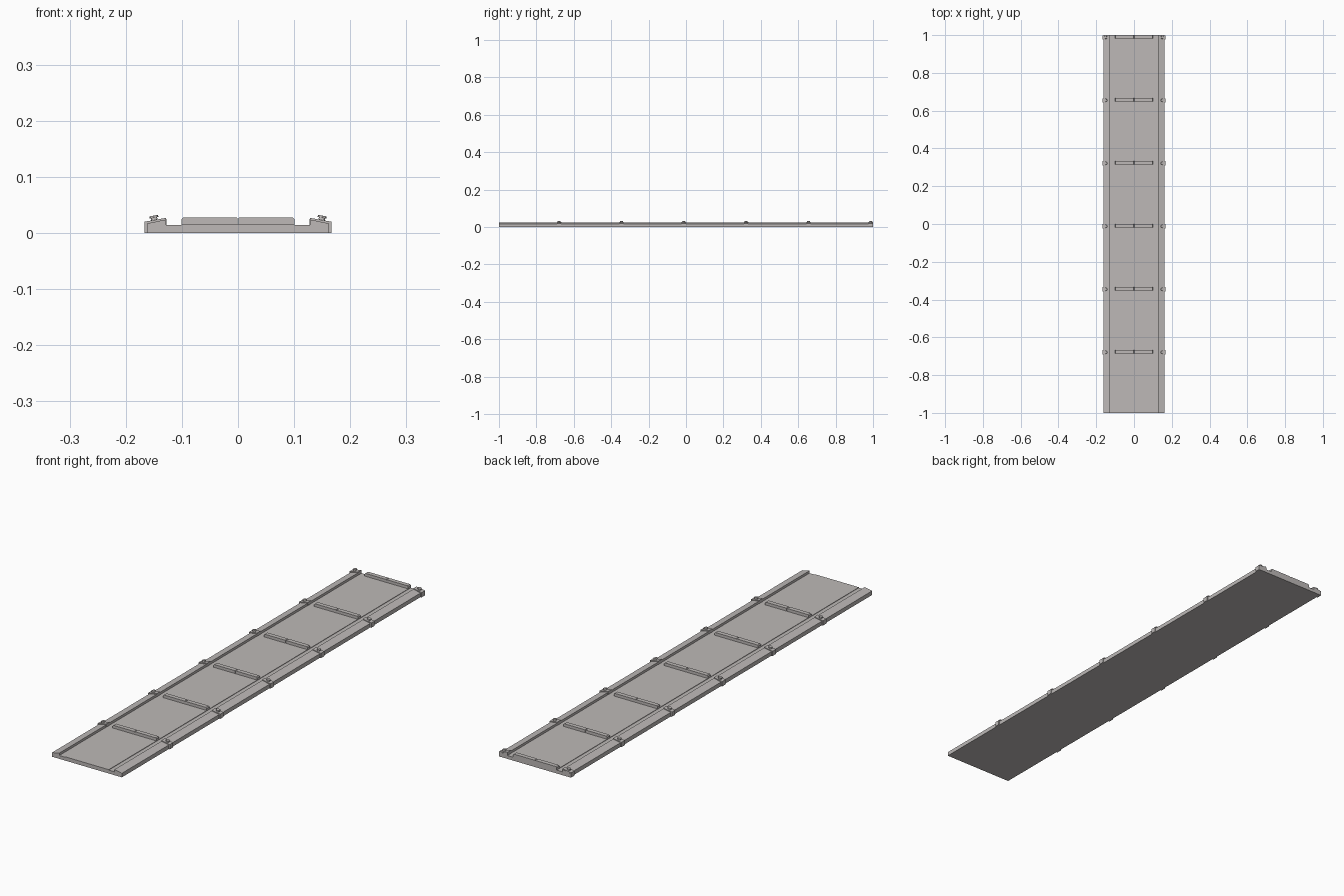
import bpy, bmesh, math
from mathutils import Matrix, Vector

cube = bpy.data.objects.get("Cube")
if cube:
    bpy.data.objects.remove(cube, do_unlink=True)

grey = bpy.data.materials.new("warm grey metal")
grey.use_nodes = True
grey.diffuse_color = (0.51, 0.485, 0.475, 1)
grey.node_tree.nodes["Principled BSDF"].inputs["Base Color"].default_value = grey.diffuse_color

SEGMENTS = 6
PITCH = 2 / SEGMENTS
TILT = math.atan2(0.007, 0.034)


def finish(name, bm):
    bmesh.ops.recalc_face_normals(bm, faces=bm.faces)
    mesh = bpy.data.meshes.new(name)
    bm.to_mesh(mesh)
    bm.free()
    mesh.materials.append(grey)
    obj = bpy.data.objects.new(name, mesh)
    bpy.context.collection.objects.link(obj)
    return obj


def extrude_profile(name, points, y0, y1):
    """Extrude an x-z outline along y."""
    bm = bmesh.new()
    face = bm.faces.new([bm.verts.new((x, y0, z)) for x, z in points])
    result = bmesh.ops.extrude_face_region(bm, geom=[face])
    verts = [v for v in result["geom"] if isinstance(v, bmesh.types.BMVert)]
    bmesh.ops.translate(bm, verts=verts, vec=(0, y1 - y0, 0))
    return finish(name, bm)


def mirrored(points):
    return points + [(-x, z) for x, z in reversed(points)]


# Long base: sloped side rails, shallow channels and a slightly raised deck
half = [(0.162, 0), (0.162, 0.017), (0.128, 0.024), (0.128, 0.014),
        (0.101, 0.014), (0.101, 0.016)]
extrude_profile("base_track", mirrored(half), -1, 1)


def bolt(name, side, y):
    """Hexagonal head on a narrow round neck, square to the rail slope."""
    bm = bmesh.new()
    place = Matrix.Translation((side * 0.149, y, 0.0235)) @ Matrix.Rotation(side * TILT, 4, 'Y')
    for radius, height, low, sides in ((0.006, 0.004, 0, 12), (0.0085, 0.004, 0.0035, 8)):
        bmesh.ops.create_cone(bm, cap_ends=True, segments=sides, radius1=radius,
                              radius2=radius * 0.9, depth=height,
                              matrix=place @ Matrix.Translation((0, 0, low + height / 2)))
    finish(name, bm)


for i in range(SEGMENTS):
    end = -1 + PITCH * (i + 1)
    for side, label in ((1, "left"), (-1, "right")):
        # Half of the cross bar, chamfered along its top corners
        bar = [(0.0005, 0.012), (0.101, 0.012), (0.101, 0.0245), (0.0975, 0.028),
               (0.0025, 0.028), (0.0005, 0.026)]
        extrude_profile(f"cross_bar_{label}_{i + 1}",
                        [(side * x, z) for x, z in bar], end - 0.018, end)

        # Clamp wrapped around the rail
        clamp = [(0.15, 0), (0.167, 0), (0.167, 0.02), (0.128, 0.027), (0.127, 0.014),
                 (0.15, 0.014)]
        extrude_profile(f"rail_clamp_{label}_{i + 1}",
                        [(side * x, z) for x, z in clamp], end - 0.023, end - 0.001)
        bolt(f"clamp_bolt_{label}_{i + 1}", side, end - 0.012)
